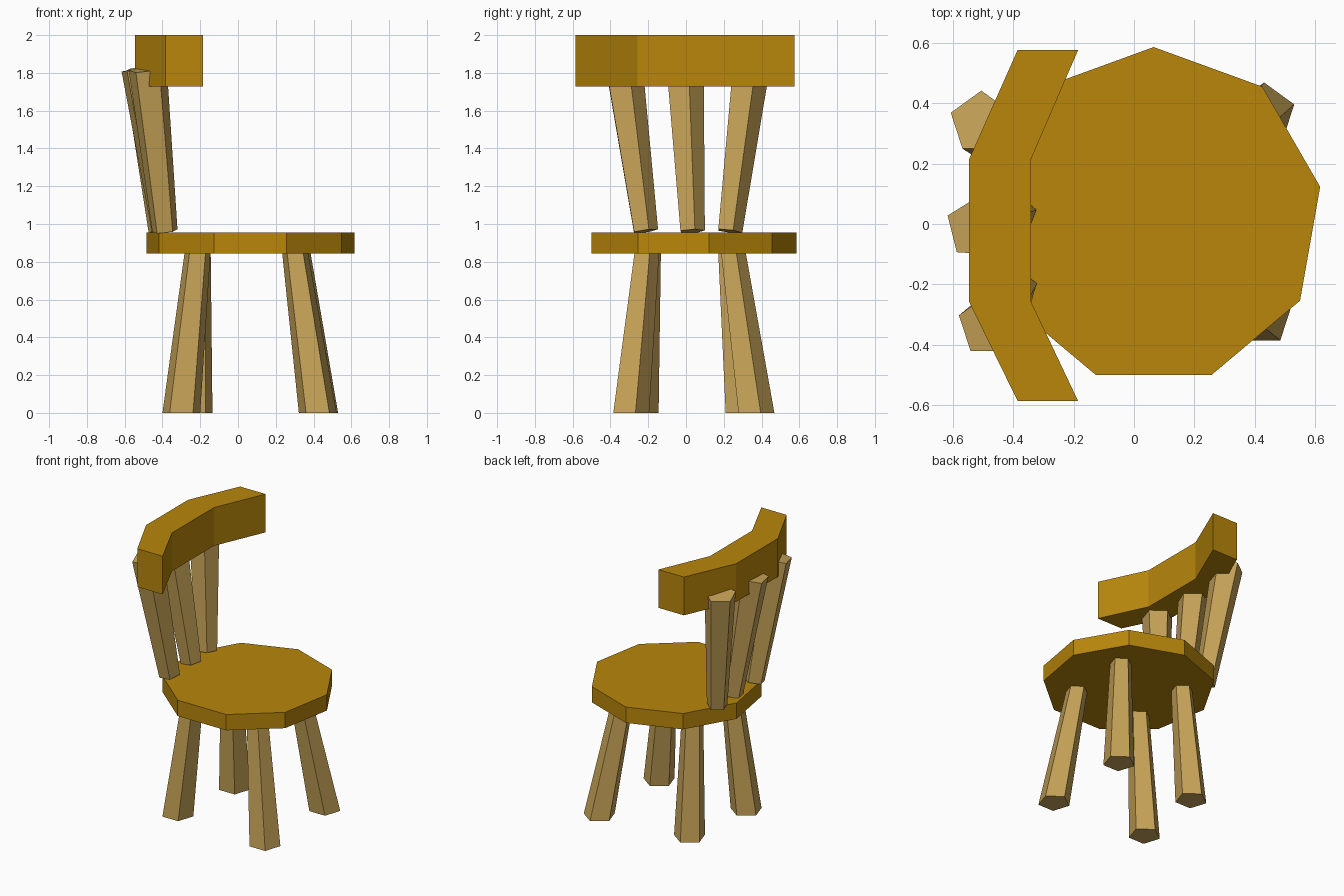
import bpy
from math import cos, sin, radians
from mathutils import Vector

if "Cube" in bpy.data.objects:
    bpy.data.objects.remove(bpy.data.objects["Cube"])


def material(name, rgb):
    m = bpy.data.materials.new(name)
    m.diffuse_color = (*rgb, 1)
    m.use_nodes = True
    m.node_tree.nodes["Principled BSDF"].inputs["Base Color"].default_value = m.diffuse_color
    return m


GOLD = material("golden wood", (0.479, 0.238, 0.0033))
TAN = material("tan wood", (0.56, 0.36, 0.095))


def loft(name, bottom, top, mat):
    """Closed solid between two matching rings of points."""
    n = len(bottom)
    faces = [tuple(reversed(range(n))), tuple(range(n, 2 * n))]
    faces += [(i, (i + 1) % n, n + (i + 1) % n, n + i) for i in range(n)]
    mesh = bpy.data.meshes.new(name)
    mesh.from_pydata(list(bottom) + list(top), [], faces)
    mesh.materials.append(mat)
    ob = bpy.data.objects.new(name, mesh)
    bpy.context.collection.objects.link(ob)
    return ob


def ring(centre, r, sides, phase=90, slope=(0, 0)):
    """Regular polygon, its plane optionally tilted."""
    pts = []
    for i in range(sides):
        a = radians(phase + 360 * i / sides)
        x, y = r * cos(a), r * sin(a)
        pts.append(Vector(centre) + Vector((x, y, -slope[0] * x - slope[1] * y)))
    return pts


def prism(name, outline, z0, z1, mat):
    return loft(name, [(x, y, z0) for x, y in outline],
                [(x, y, z1) for x, y in outline], mat)


# Nine-sided seat
seat = [(p.x, p.y) for p in ring((0.065, 0.026, 0), 0.559, 9)]
prism("seat", seat, 0.843, 0.956, GOLD)

# Bent top rail
rail = [(-0.185, 0.575), (-0.385, 0.575), (-0.545, 0.215), (-0.545, -0.258),
        (-0.385, -0.585), (-0.185, -0.585), (-0.34, -0.258), (-0.34, 0.215)]
prism("top_rail", rail, 1.727, 2.0, GOLD)

# Splayed five-sided legs: foot xy, top xy
legs = {
    "front_right_leg": ((0.422, -0.30), (0.302, -0.214)),
    "front_left_leg": ((-0.30, -0.25), (-0.214, -0.205)),
    "back_right_leg": ((0.43, 0.363), (0.315, 0.244)),
    "back_left_leg": ((-0.235, 0.295), (-0.213, 0.229)),
}
for name, (foot, top) in legs.items():
    loft(name, ring((*foot, 0), 0.105, 5), ring((*top, 0.85), 0.072, 5), TAN)

# Leaning back spindles, widening upward with ends square to their axis
spindles = {
    "front_spindle": ((-0.387, -0.218), (-0.478, -0.335), 90),
    "middle_spindle": ((-0.390, 0.030), (-0.518, -0.012), 86),
    "back_spindle": ((-0.406, 0.228), (-0.505, 0.335), 90),
}
Z0, Z1 = 0.962, 1.82
for name, (low, high, phase) in spindles.items():
    slope = [(h - l) / (Z1 - Z0) for l, h in zip(low, high)]
    loft(name, ring((*low, Z0), 0.07, 5, phase, slope),
         ring((*high, Z1), 0.106, 5, phase, slope), TAN)
